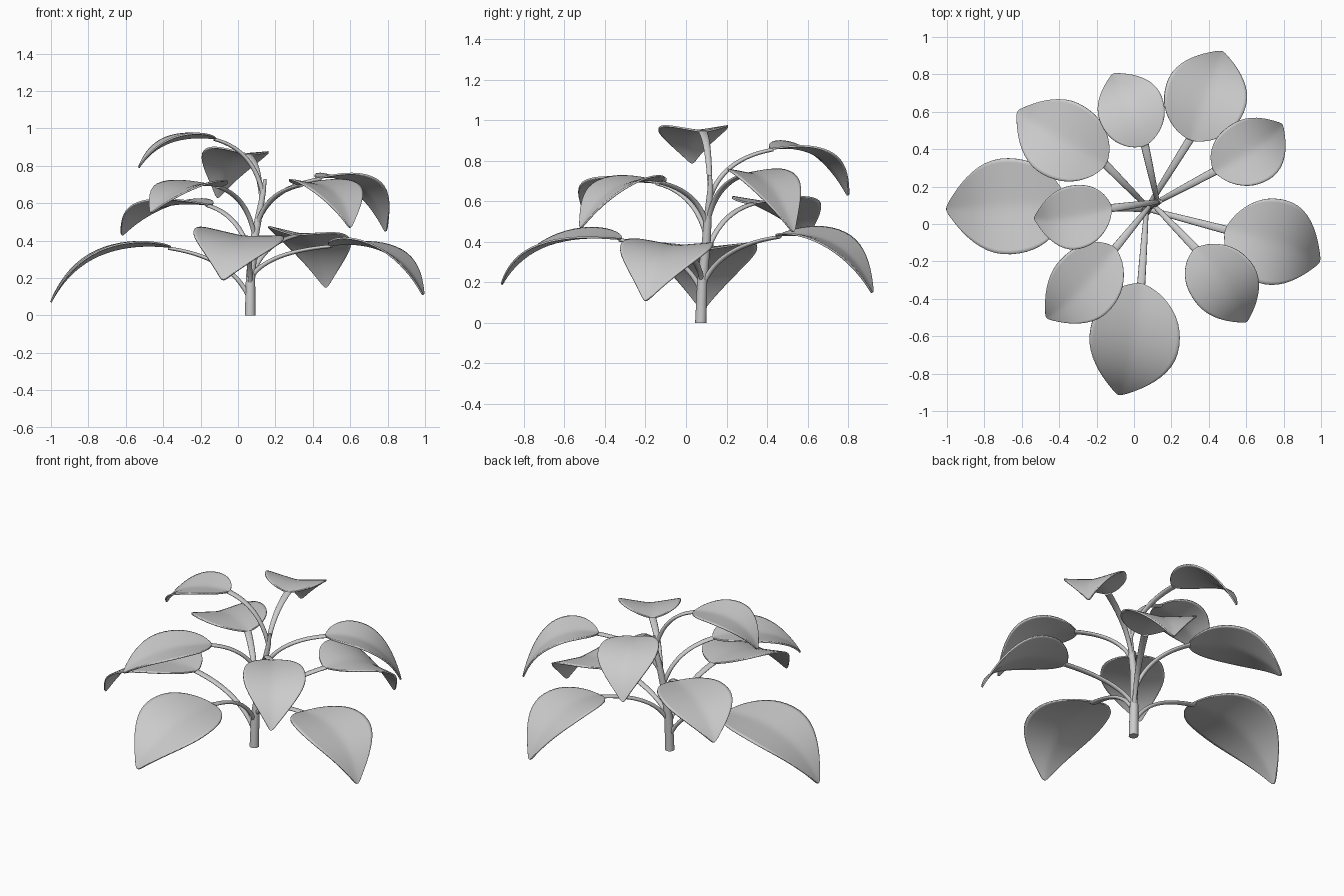
import bpy
import math
from mathutils import Vector

if "Cube" in bpy.data.objects:
    bpy.data.objects.remove(bpy.data.objects["Cube"])

UP = Vector((0, 0, 1))

# Stem centre line: x, y, z, radius
STEM = [(0.065, 0.073, 0, 0.028), (0.067, 0.08, 0.2, 0.025), (0.085, 0.10, 0.4, 0.022),
        (0.115, 0.11, 0.55, 0.018), (0.135, 0.12, 0.66, 0.014), (0.145, 0.12, 0.73, 0.008)]

# Each leaf: height on stem, leaf base, leaf tip, half width,
# roll (right side lower if positive), sideways bend to the right
LEAVES = [
    (0.08, (-0.36, 0.10, 0.365), (-1.00, 0.08, 0.07), 0.26, 0.0, 0.005),
    (0.15, (0.04, -0.32, 0.415), (-0.08, -0.91, 0.19), 0.245, -0.11, -0.025),
    (0.20, (0.49, -0.03, 0.375), (0.99, -0.20, 0.11), 0.235, -0.05, -0.022),
    (0.18, (0.30, 0.45, 0.43), (0.47, 0.92, 0.15), 0.223, 0.09, 0.0),
    (0.28, (-0.15, 0.32, 0.59), (-0.62, 0.60, 0.43), 0.215, 0.0, -0.008),
    (0.65, (-0.12, 0.085, 0.945), (-0.53, 0.03, 0.79), 0.172, 0.0, -0.025),
    (0.42, (-0.10, -0.13, 0.69), (-0.465, -0.50, 0.55), 0.19, 0.0, -0.025),
    (0.48, (0.33, -0.13, 0.70), (0.60, -0.52, 0.47), 0.185, 0.0, -0.02),
    (0.49, (0.43, 0.28, 0.735), (0.79, 0.53, 0.45), 0.18, 0.0, 0.025),
    (0.61, (0.06, 0.42, 0.86), (-0.11, 0.80, 0.63), 0.18, 0.08, 0.01),
]

# Leaf outline: position along midrib, share of half width
OUTLINE = [(0, 0.09), (0.02, 0.3), (0.05, 0.48), (0.1, 0.68), (0.17, 0.85), (0.25, 0.95),
           (0.36, 1.0), (0.48, 0.97), (0.6, 0.83), (0.72, 0.62), (0.83, 0.40),
           (0.92, 0.21), (0.97, 0.11), (0.99, 0.06), (1.0, 0.02)]


def add_mesh(name, verts, faces):
    mesh = bpy.data.meshes.new(name)
    mesh.from_pydata(verts, [], faces)
    mesh.update()
    ob = bpy.data.objects.new(name, mesh)
    bpy.context.collection.objects.link(ob)
    for p in mesh.polygons:
        p.use_smooth = len(p.vertices) <= 4
    return ob


def bezier(a, b, c, t):
    return a * (1 - t) ** 2 + b * 2 * t * (1 - t) + c * t * t


def tangent(a, b, c, t):
    return ((b - a) * (1 - t) + (c - b) * t).normalized()


def tube(name, rings, n=12):
    """rings: (centre, half-axis 1, half-axis 2)"""
    verts = [c + u * math.cos(k * math.tau / n) + v * math.sin(k * math.tau / n)
             for c, u, v in rings for k in range(n)]
    faces = [(i * n + k, i * n + (k + 1) % n, (i + 1) * n + (k + 1) % n, (i + 1) * n + k)
             for i in range(len(rings) - 1) for k in range(n)]
    last = (len(rings) - 1) * n
    faces += [tuple(reversed(range(n))), tuple(range(last, last + n))]
    return add_mesh(name, verts, faces)


def stem_point(z):
    for p, q in zip(STEM, STEM[1:]):
        if z <= q[2]:
            return Vector(p[:3]).lerp(Vector(q[:3]), (z - p[2]) / (q[2] - p[2]))


# Stem
tube("stem", [(Vector(p[:3]), Vector((p[3], 0, 0)), Vector((0, p[3], 0))) for p in STEM], 16)


def petiole(name, node, base):
    ctrl = node.lerp(base, 0.2)
    ctrl.z = node.z + (base.z - node.z) * 0.82
    flat = base - node
    side = Vector((-flat.y, flat.x, 0)).normalized()
    rings = []
    for i in range(15):
        t = i / 14
        nrm = tangent(node, ctrl, base, t).cross(side)
        # Widens and flattens towards the leaf
        rings.append((bezier(node, ctrl, base, t), side * (0.011 + 0.011 * t), nrm * (0.013 - 0.004 * t)))
    tube(name, rings)


def leaf(name, base, tip, half, roll, bend):
    flat = tip - base
    side = Vector((flat.y, -flat.x, 0)).normalized()
    ctrl = base.lerp(tip, 0.73) + side * bend * 2
    ctrl.z = base.z + 0.2 * half
    fold = 0.28 - 0.65 * half
    m = 6
    verts = []
    for t, w in OUTLINE:
        c = bezier(base, ctrl, tip, t)
        nrm = side.cross(tangent(base, ctrl, tip, t))
        for j in range(-m, m + 1):
            s = j / m * w * half
            # Blade folds up on both sides of the midrib
            lift = fold * (math.sqrt(s * s + 0.0002) - 0.014)
            verts.append(c + side * s + nrm * lift - UP * roll * s)
    k = 2 * m + 1
    faces = [(i * k + j, i * k + j + 1, (i + 1) * k + j + 1, (i + 1) * k + j)
             for i in range(len(OUTLINE) - 1) for j in range(k - 1)]
    ob = add_mesh(name, verts, faces)
    sub = ob.modifiers.new("smooth", 'SUBSURF')
    sub.levels = sub.render_levels = 1
    sol = ob.modifiers.new("thickness", 'SOLIDIFY')
    sol.thickness = 0.009
    sol.offset = 0


# Leaves with their stalks
for i, (z, base, tip, half, roll, bend) in enumerate(LEAVES, 1):
    base, tip = Vector(base), Vector(tip)
    petiole(f"leaf_stalk_{i}", stem_point(z), base.lerp(tip, 0.02))
    leaf(f"leaf_{i}", base, tip, half, roll, bend)
